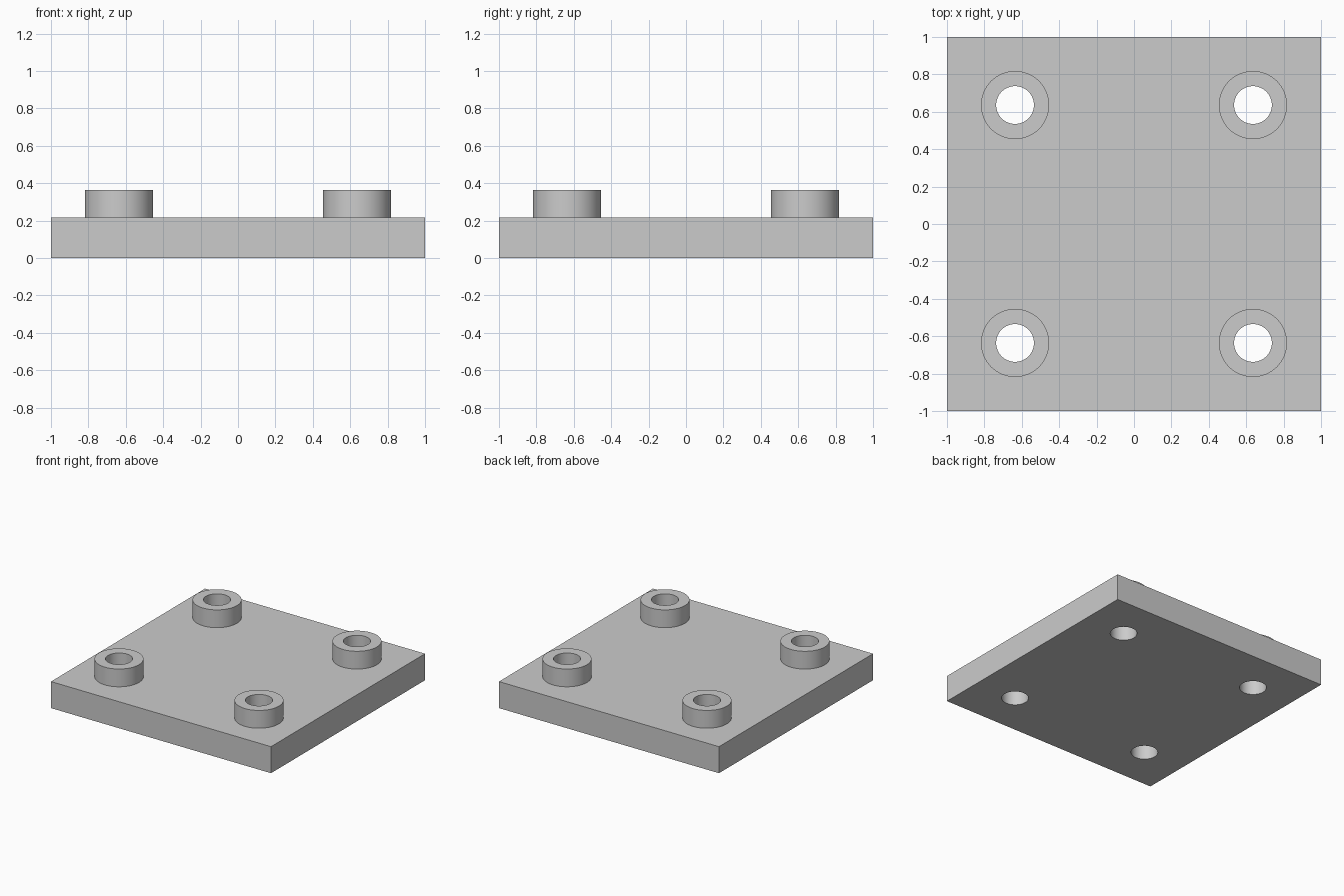
import bpy
import bmesh
from math import radians, tau
from mathutils import Matrix, Vector

cube = bpy.data.objects.get("Cube")
if cube:
    bpy.data.objects.remove(cube, do_unlink=True)

PLATE_TOP = 0.218
BOSS_TOP = 0.364
BOSS_RADIUS = 0.182
HOLE_RADIUS = 0.101
OFFSET = 0.636
SIDES = 64

grey = bpy.data.materials.new("light_grey")
grey.use_nodes = True
colour = (0.6, 0.6, 0.6, 1)
grey.diffuse_color = colour
grey.node_tree.nodes["Principled BSDF"].inputs["Base Color"].default_value = colour


def make_object(name, bm):
    """Turn a bmesh into a grey object in the scene."""
    bmesh.ops.recalc_face_normals(bm, faces=bm.faces)
    mesh = bpy.data.meshes.new(name)
    bm.to_mesh(mesh)
    bm.free()
    mesh.materials.append(grey)
    obj = bpy.data.objects.new(name, mesh)
    bpy.context.collection.objects.link(obj)
    return obj


def select_only(obj):
    bpy.ops.object.select_all(action="DESELECT")
    obj.select_set(True)
    bpy.context.view_layer.objects.active = obj


def smooth(obj):
    select_only(obj)
    bpy.ops.object.shade_smooth_by_angle(angle=radians(30))


corners = {
    f"{end}_{side}": Vector((x, y, 0))
    for end, y in (("front", -OFFSET), ("back", OFFSET))
    for side, x in (("left", OFFSET), ("right", -OFFSET))
}

# Square base plate
bm = bmesh.new()
bmesh.ops.create_cube(bm, size=1, matrix=Matrix.Translation((0, 0, PLATE_TOP / 2))
                      @ Matrix.Diagonal((2, 2, PLATE_TOP, 1)))
plate = make_object("base_plate", bm)

# Four drills that cut the through holes
bm = bmesh.new()
for centre in corners.values():
    bmesh.ops.create_cone(bm, cap_ends=True, segments=SIDES, radius1=HOLE_RADIUS,
                          radius2=HOLE_RADIUS, depth=1, matrix=Matrix.Translation(centre))
drills = make_object("hole_drills", bm)
drills.hide_render = True
cut = plate.modifiers.new("holes", "BOOLEAN")
cut.operation = "DIFFERENCE"
cut.solver = "EXACT"
cut.object = drills
select_only(plate)
bpy.ops.object.modifier_apply(modifier=cut.name)
bpy.data.objects.remove(drills, do_unlink=True)
smooth(plate)

# Hollow standoff rings around the holes, turned from a profile
profile = [(BOSS_RADIUS, PLATE_TOP), (BOSS_RADIUS, BOSS_TOP),
           (HOLE_RADIUS, BOSS_TOP), (HOLE_RADIUS, PLATE_TOP)]
for corner, centre in corners.items():
    bm = bmesh.new()
    verts = [bm.verts.new((r, 0, z)) for r, z in profile]
    edges = [bm.edges.new((a, b)) for a, b in zip(verts, verts[1:] + verts[:1])]
    bmesh.ops.spin(bm, geom=verts + edges, cent=(0, 0, 0), axis=(0, 0, 1),
                   angle=tau, steps=SIDES, use_merge=True)
    bmesh.ops.remove_doubles(bm, verts=bm.verts, dist=0.0001)
    standoff = make_object(f"{corner}_standoff", bm)
    standoff.location = centre
    smooth(standoff)
